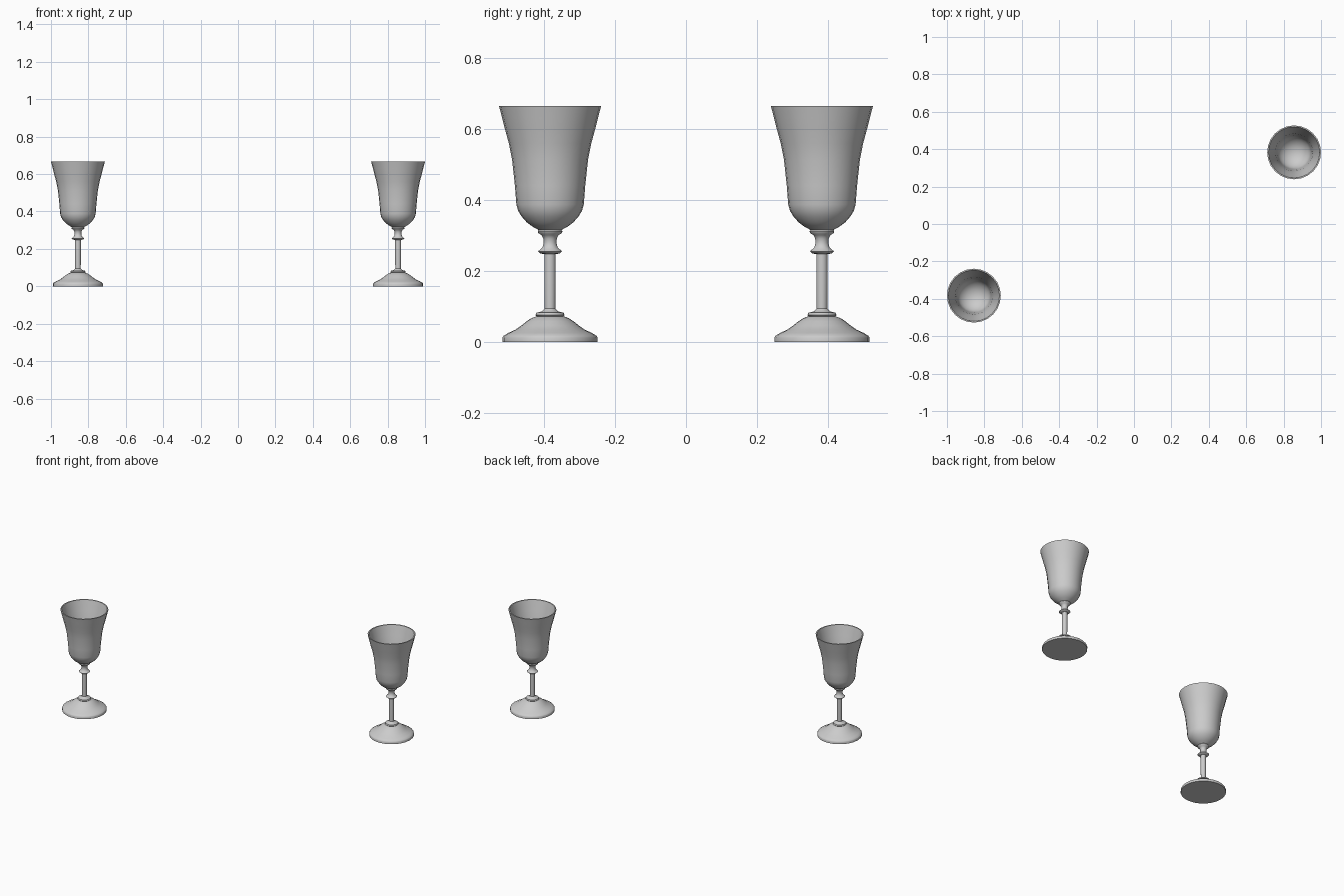
import bpy
import bmesh
from math import cos, sin, tau, radians

SIDES = 24


def lathe(name, profile, x, y):
    """Revolve (radius, height) points about a vertical axis; radius 0 makes a pole."""
    bm = bmesh.new()
    rings = []
    for r, z in profile:
        if r == 0:
            rings.append([bm.verts.new((0, 0, z))] * SIDES)
        else:
            rings.append([bm.verts.new((r * cos(tau * i / SIDES), r * sin(tau * i / SIDES), z))
                          for i in range(SIDES)])
    for a, b in zip(rings, rings[1:]):
        for i in range(SIDES):
            j = (i + 1) % SIDES
            bm.faces.new(list(dict.fromkeys((a[i], a[j], b[j], b[i]))))
    bmesh.ops.recalc_face_normals(bm, faces=bm.faces)
    mesh = bpy.data.meshes.new(name)
    bm.to_mesh(mesh)
    bm.free()
    obj = bpy.data.objects.new(name, mesh)
    obj.location = (x, y, 0)
    bpy.context.collection.objects.link(obj)
    bpy.ops.object.select_all(action='DESELECT')
    obj.select_set(True)
    bpy.context.view_layer.objects.active = obj
    bpy.ops.object.shade_smooth_by_angle(angle=radians(40))


# Foot and stem, with collars, as one continuous turned profile up to the bowl rim and inside
foot_and_stem = [
    (0, 0), (0.134, 0), (0.134, 0.013), (0.131, 0.018), (0.118, 0.026),
    (0.098, 0.035), (0.081, 0.047), (0.066, 0.059), (0.052, 0.068), (0.038, 0.073),
    (0.041, 0.076), (0.038, 0.083), (0.022, 0.087), (0.015, 0.095),
    (0.016, 0.17), (0.016, 0.248), (0.027, 0.25), (0.034, 0.256), (0.027, 0.262),
    (0.021, 0.268), (0.018, 0.28), (0.019, 0.292), (0.024, 0.302),
    (0.033, 0.307), (0.035, 0.312), (0.032, 0.316)]
bowl = [
    (0.032, 0.316), (0.05, 0.326), (0.066, 0.338), (0.08, 0.354), (0.09, 0.37),
    (0.095, 0.388), (0.099, 0.44), (0.107, 0.514), (0.116, 0.56), (0.127, 0.6),
    (0.135, 0.632), (0.144, 0.666),
    (0.137, 0.666), (0.128, 0.632), (0.12, 0.6), (0.109, 0.56), (0.1, 0.514),
    (0.092, 0.44), (0.088, 0.39), (0.082, 0.372), (0.072, 0.357), (0.058, 0.343),
    (0.035, 0.329), (0, 0.323)]

# Two matching goblets placed diagonally
for side, s in (("left", -1), ("right", 1)):
    lathe(f"{side}_goblet", foot_and_stem + bowl[1:], s * 0.856, s * 0.383)
